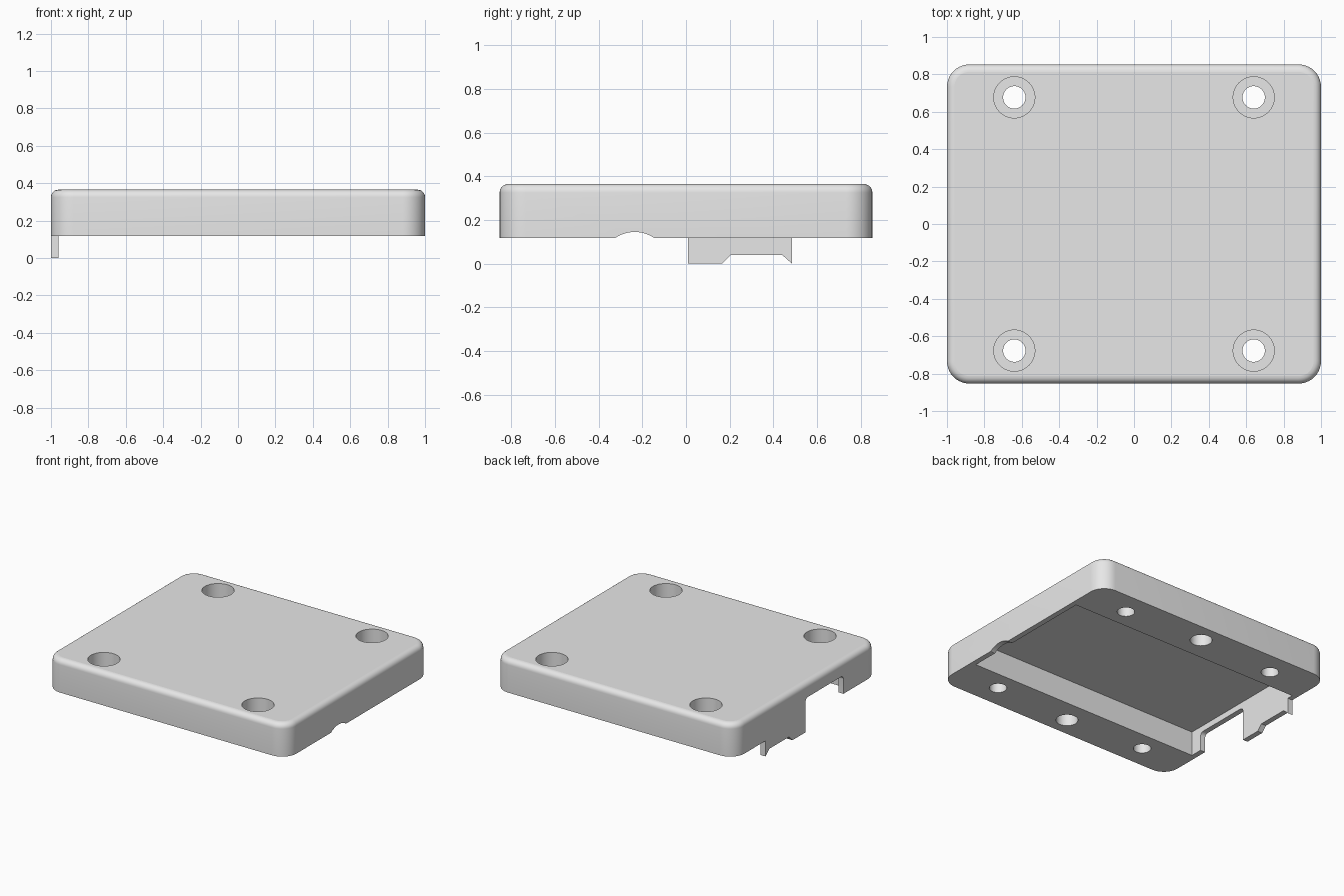
import bpy, bmesh, math
from mathutils import Matrix, Vector

if "Cube" in bpy.data.objects:
    bpy.data.objects.remove(bpy.data.objects["Cube"], do_unlink=True)

HX, HY = 1.0, 0.853            # half width and half depth
BASE, TOP = 0.117, 0.365       # lid underside and top
WALL = 0.04

grey = bpy.data.materials.new("light grey plastic")
grey.use_nodes = True
grey.diffuse_color = (0.8, 0.8, 0.8, 1)
grey.node_tree.nodes["Principled BSDF"].inputs["Base Color"].default_value = (0.8, 0.8, 0.8, 1)


def finish(bm, name):
    bmesh.ops.recalc_face_normals(bm, faces=bm.faces)
    mesh = bpy.data.meshes.new(name)
    bm.to_mesh(mesh)
    bm.free()
    mesh.materials.append(grey)
    obj = bpy.data.objects.new(name, mesh)
    bpy.context.collection.objects.link(obj)
    return obj


def prism(name, points, direction):
    """Extrude a closed outline of 3D points along a direction."""
    bm = bmesh.new()
    face = bm.faces.new([bm.verts.new(p) for p in points])
    ext = bmesh.ops.extrude_face_region(bm, geom=[face])
    verts = [g for g in ext["geom"] if isinstance(g, bmesh.types.BMVert)]
    bmesh.ops.translate(bm, verts=verts, vec=direction)
    return finish(bm, name)


def box(name, x0, x1, y0, y1, z0, z1):
    return prism(name, [(x0, y0, z0), (x1, y0, z0), (x1, y1, z0), (x0, y1, z0)], (0, 0, z1 - z0))


def cylinder(name, x, y, r, z0, z1):
    ring = [(x + r * math.cos(a), y + r * math.sin(a), z0)
            for a in (math.tau * i / 48 for i in range(48))]
    return prism(name, ring, (0, 0, z1 - z0))


def arc(cx, cy, r, start, end, steps):
    return [(cx + r * math.cos(a), cy + r * math.sin(a))
            for a in (math.radians(start + (end - start) * i / steps) for i in range(steps + 1))]


def combine(target, tool, operation):
    mod = target.modifiers.new(tool.name, "BOOLEAN")
    mod.object, mod.operation, mod.solver = tool, operation, "EXACT"
    bpy.context.view_layer.objects.active = target
    bpy.ops.object.modifier_apply(modifier=mod.name)
    bpy.data.objects.remove(tool, do_unlink=True)


# Lid body: rounded plate with a filleted top edge
R = 0.12
outline = []
for sx, sy, start in ((1, 1, 0), (-1, 1, 90), (-1, -1, 180), (1, -1, 270)):
    outline += arc(sx * (HX - R), sy * (HY - R), R, start, start + 90, 10)
lid = prism("lid", [(x, y, BASE) for x, y in outline], (0, 0, TOP - BASE))
bm = bmesh.new()
bm.from_mesh(lid.data)
rim = [e for e in bm.edges if all(v.co.z > TOP - 0.001 for v in e.verts)]
bmesh.ops.bevel(bm, geom=rim, offset=0.04, segments=6, profile=0.5, affect="EDGES")
bm.to_mesh(lid.data)
bm.free()

# Hanging tab on the right side wall, with a notched lower edge
tab_profile = [(0.01, 0), (0.165, 0), (0.205, 0.04), (0.44, 0.04), (0.485, 0),
               (0.485, 0.2), (0.01, 0.2)]
tab = prism("tab", [(-HX, y, z) for y, z in tab_profile], (WALL, 0, 0))

# Underside pocket
combine(lid, box("pocket", WALL - HX, HX - WALL, -0.53, 0.53, 0, 0.30), "DIFFERENCE")
combine(lid, tab, "UNION")

# Port opening beside the tab, with rounded upper corners
F = 0.03
port = ([(-0.44, 0.05), (0.01, 0.05)] + arc(0.01 - F, 0.255 - F, F, 0, 90, 6)
        + arc(-0.44 + F, 0.255 - F, F, 90, 180, 6))
combine(lid, prism("port", [(-1.1, y, z) for y, z in port], (0.2, 0, 0)), "DIFFERENCE")

# Shallow cable notch in the opposite wall
notch = arc(-0.235, -0.014, 0.159, 0, 360, 64)[:-1]
combine(lid, prism("notch", [(0.9, y, z) for y, z in notch], (0.2, 0, 0)), "DIFFERENCE")

# Counterbored screw holes and blind underside holes
for sy in (-1, 1):
    for sx in (-1, 1):
        x, y = 0.64 * sx, 0.677 * sy
        combine(lid, cylinder("screw_hole", x, y, 0.06, 0, 0.5), "DIFFERENCE")
        combine(lid, cylinder("counterbore", x, y, 0.11, 0.215, 0.5), "DIFFERENCE")
    combine(lid, cylinder("blind_hole", 0, 0.71 * sy, 0.075, 0, 0.265), "DIFFERENCE")

# Smooth curved surfaces, flat planar faces
bpy.ops.object.select_all(action="DESELECT")
lid.select_set(True)
bpy.context.view_layer.objects.active = lid
bpy.ops.object.shade_smooth_by_angle(angle=math.radians(30))
for poly in lid.data.polygons:
    if abs(poly.normal.z) > 0.999:
        poly.use_smooth = False
